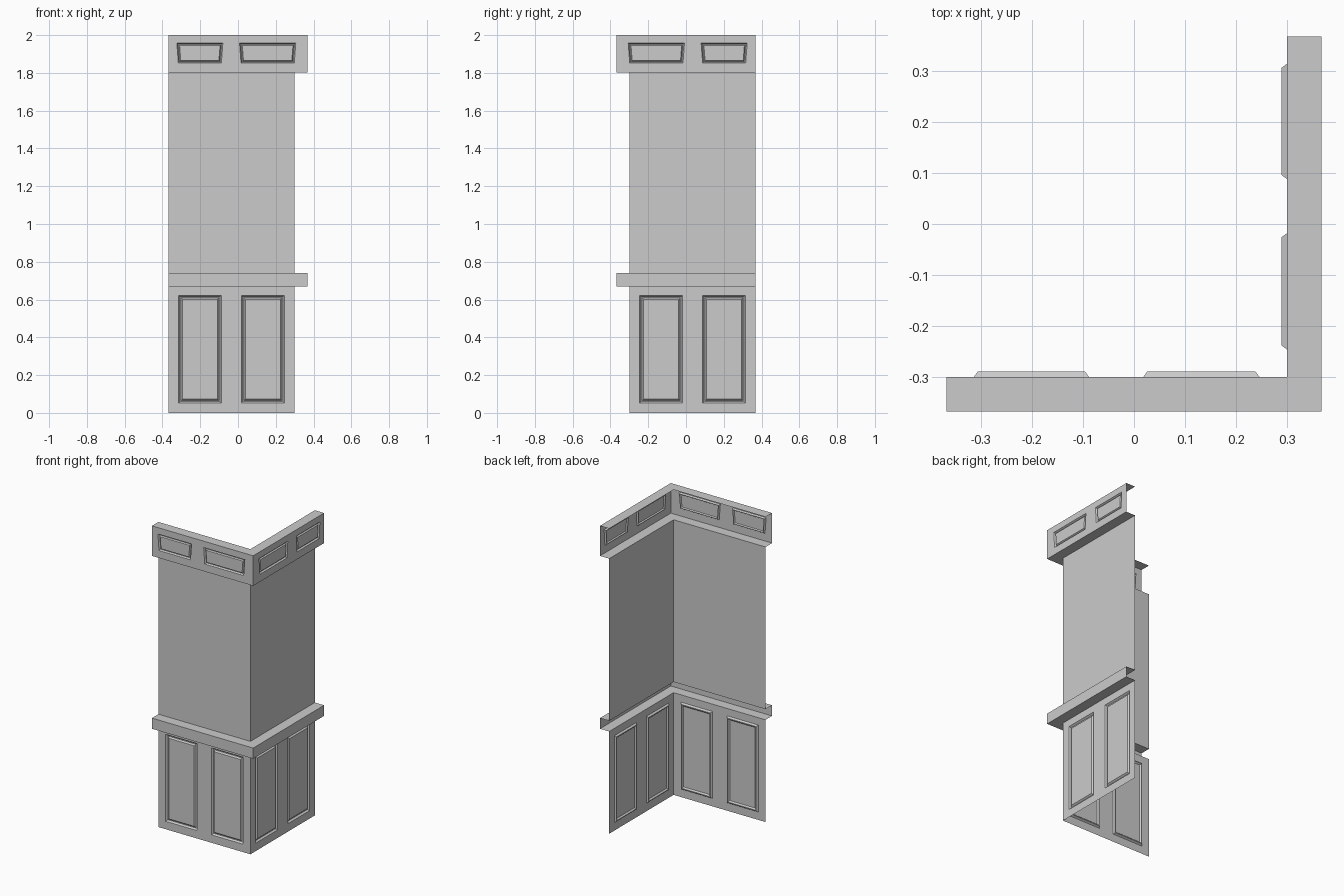
import bpy, bmesh
from mathutils import Vector

if "Cube" in bpy.data.objects:
    bpy.data.objects.remove(bpy.data.objects["Cube"])

INNER, OUTER = -0.30, -0.367      # wall plane and projecting plane (front side, y)
LEFT = -0.367                     # free end of each wing


def finish(name, bm):
    """Mirror the front wing across the corner diagonal and make the object."""
    dup = bmesh.ops.duplicate(bm, geom=bm.verts[:] + bm.edges[:] + bm.faces[:])["geom"]
    for v in [g for g in dup if isinstance(g, bmesh.types.BMVert)]:
        v.co = Vector((-v.co.y, -v.co.x, v.co.z))
    bmesh.ops.reverse_faces(bm, faces=[g for g in dup if isinstance(g, bmesh.types.BMFace)])
    bmesh.ops.remove_doubles(bm, verts=bm.verts, dist=1e-5)
    me = bpy.data.meshes.new(name)
    bm.to_mesh(me)
    bm.free()
    ob = bpy.data.objects.new(name, me)
    bpy.context.collection.objects.link(ob)
    bpy.context.view_layer.objects.active = ob
    ob.select_set(True)
    bpy.ops.object.shade_smooth_by_angle(angle=0.5)
    ob.select_set(False)


def strip(bm, profile):
    """Mitred strip following (y, z) profile points; right end meets the diagonal."""
    for (y0, z0), (y1, z1) in zip(profile, profile[1:]):
        bm.faces.new([bm.verts.new(c) for c in
                      ((LEFT, y0, z0), (-y0, y0, z0), (-y1, y1, z1), (LEFT, y1, z1))])


def panelled(bm, y, z0, z1, panels, pz0, pz1, taper, rings):
    """Flat face split into a grid, with grooved panels inset in chosen cells."""
    xs = [LEFT] + [x for p in panels for x in p] + [-y]
    zs = [z0, pz0, pz1, z1]
    grid = [[bm.verts.new((x, y, z)) for x in xs] for z in zs]
    cells = []
    for r in range(3):
        for c in range(len(xs) - 1):
            f = bm.faces.new((grid[r][c], grid[r][c + 1], grid[r + 1][c + 1], grid[r + 1][c]))
            if r == 1 and c % 2:
                cells.append(f)
    # lower panel corners pulled in for tapered panels
    for c in range(1, len(xs) - 1):
        grid[1][c].co.x += taper if c % 2 else -taper
    bm.normal_update()
    for width, depth in rings:
        bmesh.ops.inset_individual(bm, faces=cells, thickness=width, depth=depth,
                                   use_even_offset=True)


# lower wainscot with two tall panels per side
bm = bmesh.new()
panelled(bm, INNER, 0, 0.67, [(-0.314, -0.088), (0.018, 0.246)], 0.052, 0.622, 0,
         [(0.008, -0.011), (0.005, 0), (0.008, 0.009)])
finish("wainscot", bm)

# chair rail ledge
bm = bmesh.new()
strip(bm, [(INNER, 0.67), (OUTER, 0.67), (OUTER, 0.74), (INNER, 0.74)])
finish("ledge", bm)

# plain upper wall
bm = bmesh.new()
strip(bm, [(INNER, 0.74), (INNER, 1.803)])
finish("upper_wall", bm)

# top band: underside, panelled face and cap
bm = bmesh.new()
strip(bm, [(INNER, 1.803), (OUTER, 1.803)])
strip(bm, [(OUTER, 2.0), (INNER, 2.0)])
panelled(bm, OUTER, 1.803, 2.0, [(-0.324, -0.08), (0.008, 0.306)], 1.852, 1.958, 0.008,
         [(0.006, -0.010), (0.003, 0), (0.005, 0.008)])
finish("top_band", bm)
